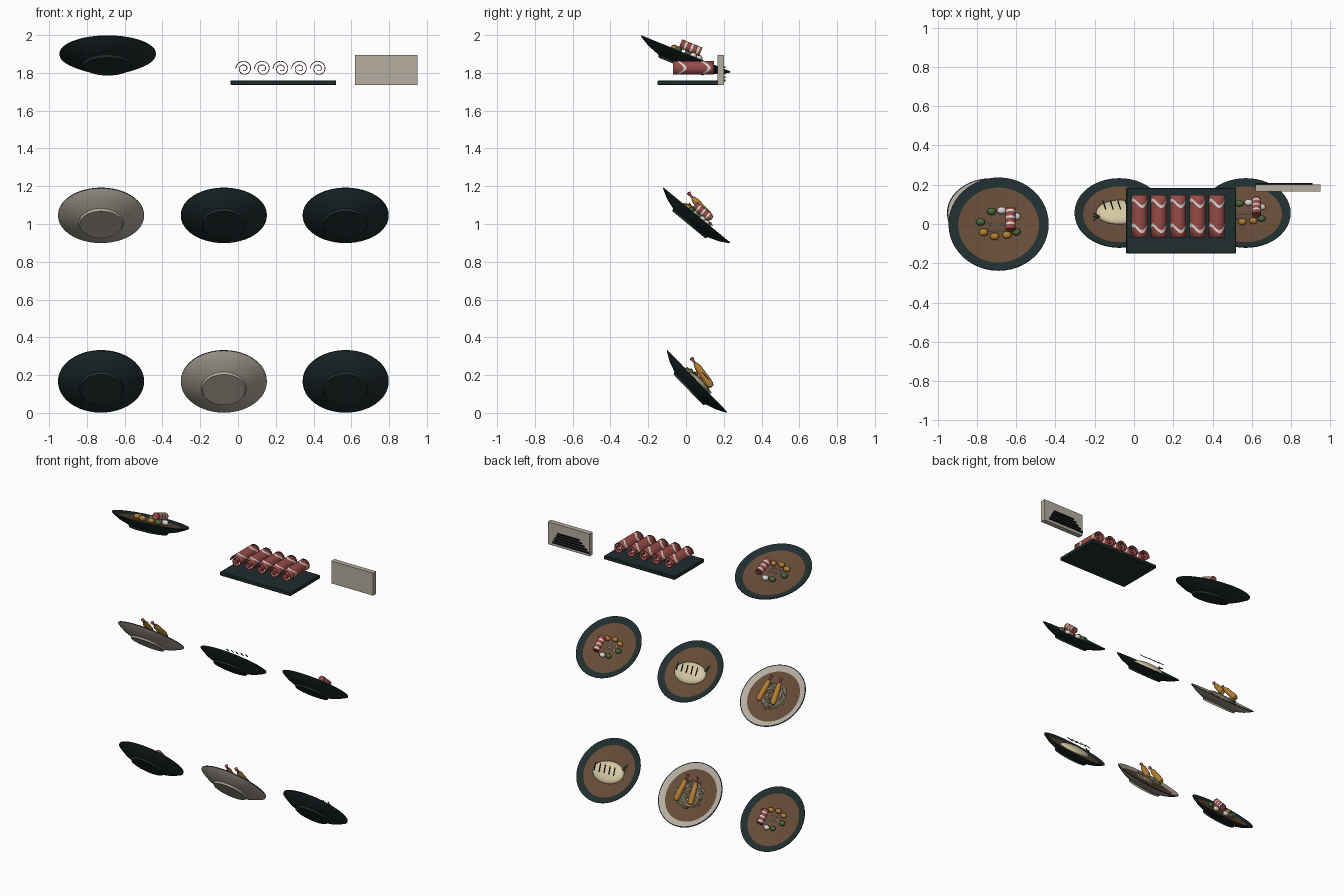
import bpy, bmesh, math, random
from math import sin, cos, pi, radians
from mathutils import Matrix, Vector

random.seed(4)
if "Cube" in bpy.data.objects:
    bpy.data.objects.remove(bpy.data.objects["Cube"])


def material(name, r, g, b):
    m = bpy.data.materials.new(name)
    m.use_nodes = True
    m.diffuse_color = (r, g, b, 1)
    m.node_tree.nodes["Principled BSDF"].inputs["Base Color"].default_value = (r, g, b, 1)
    return m


DARK = material("dark glaze", .014, .026, .027)
BEIGE = material("pale stoneware", .46, .42, .35)
BROWN = material("brown broth", .13, .07, .038)
RED = material("red meat", .31, .07, .062)
WHITE = material("white fat", .72, .68, .64)
CREAM = material("cream dough", .66, .58, .37)
GOLD = material("golden batter", .45, .21, .035)
GREEN = material("leaf green", .07, .13, .045)
BLACK = material("black ink", .006, .008, .012)
NAVY = material("navy rim", .02, .024, .05)


def finish(name, bm, mats, matrix=Matrix()):
    """Turn a bmesh into a named, auto-smoothed object."""
    mesh = bpy.data.meshes.new(name)
    bm.to_mesh(mesh)
    bm.free()
    for m in mats:
        mesh.materials.append(m)
    for p in mesh.polygons:
        p.use_smooth = True
    mesh.set_sharp_from_angle(angle=radians(35))
    ob = bpy.data.objects.new(name, mesh)
    ob.matrix_world = matrix
    bpy.context.collection.objects.link(ob)
    return ob


def box(name, mat, centre, size, matrix=Matrix(), turn=0):
    bm = bmesh.new()
    bmesh.ops.create_cube(bm, size=1, matrix=Matrix.Translation(centre)
                          @ Matrix.Rotation(turn, 4, 'Z') @ Matrix.Diagonal((*size, 1)))
    return finish(name, bm, [mat], matrix)


def ball(name, mat, centre, size, matrix):
    bm = bmesh.new()
    bmesh.ops.create_uvsphere(bm, u_segments=24, v_segments=12, radius=1,
                              matrix=Matrix.Translation(centre) @ Matrix.Diagonal((*size, 1)))
    return finish(name, bm, [mat], matrix)


def lathe(name, profile, mats, rule, matrix, steps=48):
    """Spin (radius, height) points about local z; rule picks the colour of each band."""
    bm = bmesh.new()
    rings = []
    for r, h in profile:
        if r == 0:
            rings.append([bm.verts.new((0, 0, h))] * steps)
        else:
            rings.append([bm.verts.new((r * cos(2 * pi * i / steps), r * sin(2 * pi * i / steps), h))
                          for i in range(steps)])
    for k, (a, b) in enumerate(zip(rings, rings[1:])):
        for i in range(steps):
            j = (i + 1) % steps
            quad = list(dict.fromkeys((a[i], a[j], b[j], b[i])))
            bm.faces.new(quad).material_index = rule(k)
    bmesh.ops.recalc_face_normals(bm, faces=bm.faces)
    return finish(name, bm, mats, matrix)


def strand(name, mat, points, radius, matrix):
    cu = bpy.data.curves.new(name, 'CURVE')
    cu.dimensions = '3D'
    cu.bevel_depth = radius
    cu.bevel_resolution = 1
    cu.resolution_u = 4
    cu.materials.append(mat)
    sp = cu.splines.new('NURBS')
    sp.points.add(len(points) - 1)
    for p, co in zip(sp.points, points):
        p.co = (*co, 1)
    sp.use_endpoint_u = True
    ob = bpy.data.objects.new(name, cu)
    ob.matrix_world = matrix
    bpy.context.collection.objects.link(ob)


def plate(glaze, matrix):
    # foot, flared underside, thin lip, rim slope, broth disc
    profile = [(0, -.066), (.113, -.066), (.119, -.053), (.175, -.034), (.212, -.014), (.228, -.004),
               (.228, .001), (.222, .001), (.184, -.012), (0, -.012)]
    lip = NAVY if glaze is BEIGE else DARK
    colour = {5: 1, 6: 1, 8: 2}
    lathe("plate", profile, [glaze, lip, BROWN], lambda k: colour.get(k, 0), matrix)


def meat_dish(matrix):
    veg = [(GREEN, -.082, .009), (GREEN, -.032, .06), (WHITE, .014, .065), (GREEN, .08, -.04),
           (GOLD, -.018, -.062), (GOLD, -.068, -.042), (GOLD, .038, -.055), (WHITE, .08, .036)]
    for mat, x, y in veg:
        ball("vegetable", mat, (x, y, .003), (.021, .017, .016), matrix)
    # banded roll of meat
    n = 10
    prof = [(0, -.052)] + [(.022, -.052 + .104 * i / n) for i in range(n + 1)] + [(0, .052)]
    lathe("meat_roll", prof, [RED, WHITE], lambda k: int(k in (2, 5, 8)),
          matrix @ Matrix.Translation((.054, .01, .034)) @ Matrix.Rotation(pi / 2, 4, 'X'), 20)
    # sauce squiggles
    for y in (-.03, 0):
        strand("sauce", WHITE, [(-.05 + .008 * i, y + .01 * (-1) ** i, -.007) for i in range(11)],
               .0025, matrix)


def bun_dish(matrix):
    ball("bun", CREAM, (0, .01, -.008), (.118, .078, .03), matrix)
    for i in range(5):
        box("grill_mark", BLACK, (-.076 + .038 * i, .01, .05), (.006, .058, .004), matrix, radians(14))
    for s in (-1, 0, 1):
        strand("sprig", GREEN, [(-.1, -.03, .005), (-.118, -.04 + .01 * s, .02),
                                (-.132, -.045 + .025 * s, .022)], .004, matrix)


def noodle_dish(matrix):
    for _ in range(22):
        a, spread = random.uniform(0, 2 * pi), random.uniform(.04, .115)
        pts = []
        for i in range(9):
            t = a + i * .75
            r = spread * random.uniform(.6, 1.1)
            pts.append((r * cos(t), r * sin(t), random.uniform(-.008, .016)))
        strand("noodle", CREAM, pts, .0035, matrix)
    # two battered prawns with red tails raised at the far end
    for x, turn in ((.052, -.14), (-.045, .08)):
        m = (matrix @ Matrix.Translation((x, -.005, .046)) @ Matrix.Rotation(turn, 4, 'Z')
             @ Matrix.Rotation(pi / 2 - radians(9), 4, 'X'))
        body = [(0, -.082), (.015, -.078), (.021, -.05), (.019, 0), (.018, .045), (.011, .07), (0, .074)]
        lathe("battered_prawn", body, [GOLD], lambda k: 0, m, 16)
        tail = [(0, .068), (.008, .068), (.006, .085), (.012, .105), (0, .11)]
        lathe("prawn_tail", tail, [RED], lambda k: 0, m, 10)


def serve(x, y, z, tilt, glaze, dish, size=1):
    m = (Matrix.Translation((x, y, z)) @ Matrix.Rotation(-radians(tilt), 4, 'X')
         @ Matrix.Scale(size, 4))
    plate(glaze, m)
    dish(m)


# plates on display, three per row plus a larger one on top
COLUMNS = (-.725, -.075, .57)
for x, glaze, dish in zip(COLUMNS, (BEIGE, DARK, DARK), (noodle_dish, bun_dish, meat_dish)):
    serve(x, .057, 1.047, 39.5, glaze, dish)
for x, glaze, dish in zip(COLUMNS, (DARK, BEIGE, DARK), (meat_dish, noodle_dish, bun_dish)):
    serve(x, .06, .168, 46, glaze, dish)
serve(-.69, 0, 1.902, 22, DARK, meat_dish, 1.12)

# serving tray
tray = box("tray", DARK, (.24, .017, 1.748), (.56, .335, .026))
bev = tray.modifiers.new("soft_edges", 'BEVEL')
bev.width = .004


def meat_slice(x):
    """Thin slice curled into a spiral, with two wavy streaks of fat."""
    bm = bmesh.new()
    rows, steps, turns = (-.07, -.03, -.014, .098, .114, .148), 56, 3.7 * pi
    grid = []
    for i in range(steps + 1):
        t = turns * i / steps
        r = .044 * (1 - .8 * t / turns)
        wave = .017 * sin(2.6 * t)
        grid.append([bm.verts.new((x + r * cos(pi - t), y + (wave if 0 < k < 5 else 0),
                                   1.822 + r * sin(pi - t))) for k, y in enumerate(rows)])
    for a, b in zip(grid, grid[1:]):
        for k in range(len(rows) - 1):
            bm.faces.new((a[k], a[k + 1], b[k + 1], b[k])).material_index = int(k in (1, 3))
    ob = finish("meat_slice", bm, [RED, WHITE])
    sol = ob.modifiers.new("thickness", 'SOLIDIFY')
    sol.thickness = .004
    sol.offset = 0


for i in range(5):
    meat_slice(.032 + .0985 * i)

# sign board with ruled lines on its back
box("sign_board", BEIGE, (.785, .183, 1.815), (.33, .035, .16))
for i in range(5):
    box("sign_line", BLACK, (.785 - .005 * i, .205, 1.83 - .0175 * i), (.17 + .03 * i, .009, .009))
